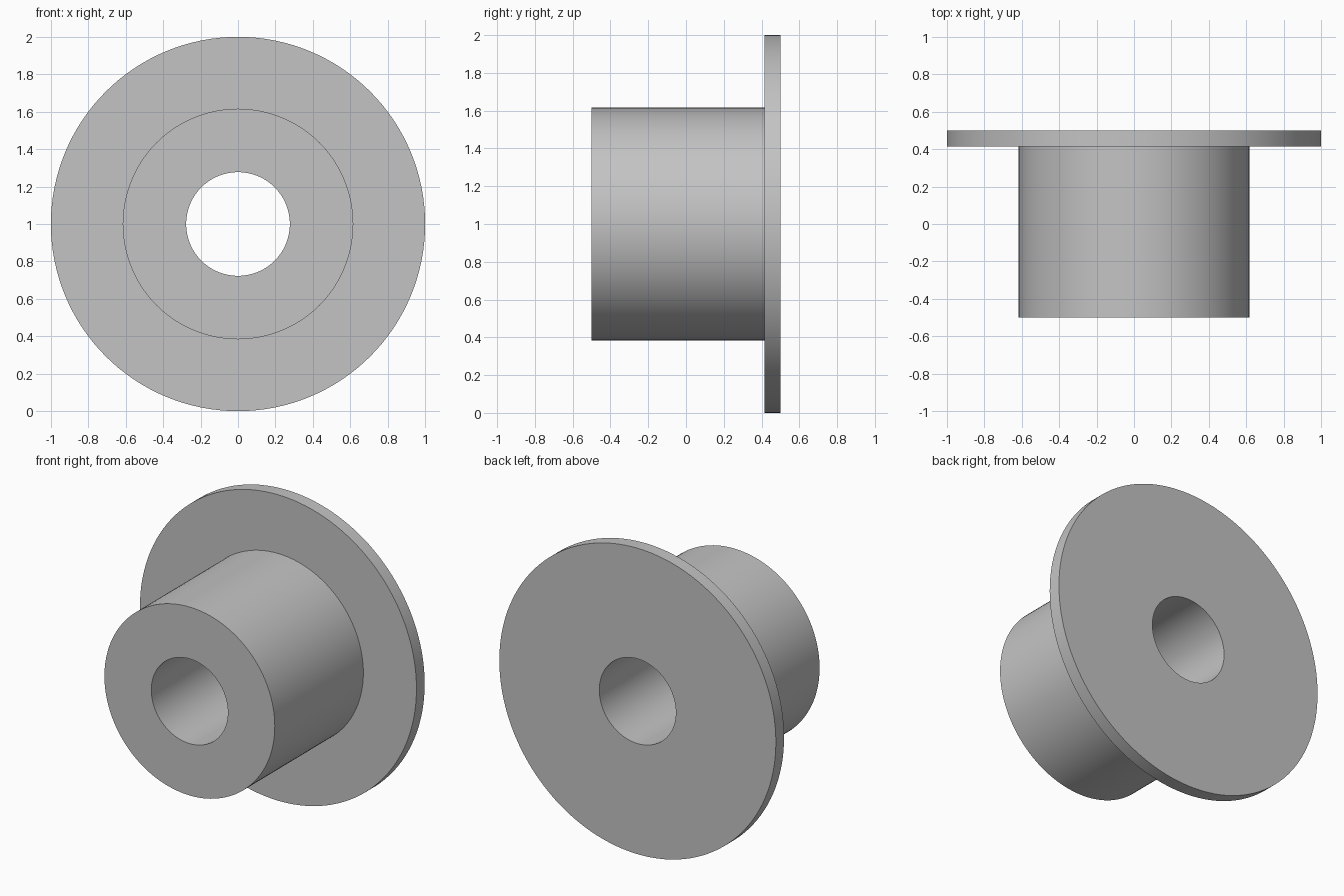
import bpy, bmesh, math

cube = bpy.data.objects.get("Cube")
if cube:
    bpy.data.objects.remove(cube, do_unlink=True)

SEGMENTS = 128
BORE, BARREL, FLANGE = 0.277, 0.616, 1.0
FRONT, SHOULDER, BACK = -0.5, 0.415, 0.5

# Plain grey material
grey = bpy.data.materials.new("plain grey")
grey.use_nodes = True
colour = (0.55, 0.55, 0.55, 1)
grey.diffuse_color = colour
grey.node_tree.nodes["Principled BSDF"].inputs["Base Color"].default_value = colour

# Closed half-section (radius, y) turned around the bore axis
section = [(BORE, FRONT), (BARREL, FRONT), (BARREL, SHOULDER),
           (FLANGE, SHOULDER), (FLANGE, BACK), (BORE, BACK)]
bm = bmesh.new()
rings = []
for radius, y in section:
    ring = []
    for i in range(SEGMENTS):
        a = math.tau * i / SEGMENTS
        ring.append(bm.verts.new((radius * math.cos(a), y, radius * math.sin(a))))
    rings.append(ring)
for k, ring in enumerate(rings):
    following = rings[(k + 1) % len(rings)]
    for i in range(SEGMENTS):
        j = (i + 1) % SEGMENTS
        bm.faces.new((ring[i], ring[j], following[j], following[i]))
bmesh.ops.recalc_face_normals(bm, faces=bm.faces)

mesh = bpy.data.meshes.new("flanged_bushing")
bm.to_mesh(mesh)
bm.free()
mesh.materials.append(grey)
bushing = bpy.data.objects.new("flanged_bushing", mesh)
bushing.location.z = FLANGE
bpy.context.collection.objects.link(bushing)

# Smooth round walls with crisp rims
bpy.ops.object.select_all(action="DESELECT")
bushing.select_set(True)
bpy.context.view_layer.objects.active = bushing
bpy.ops.object.shade_smooth_by_angle(angle=math.radians(30))
